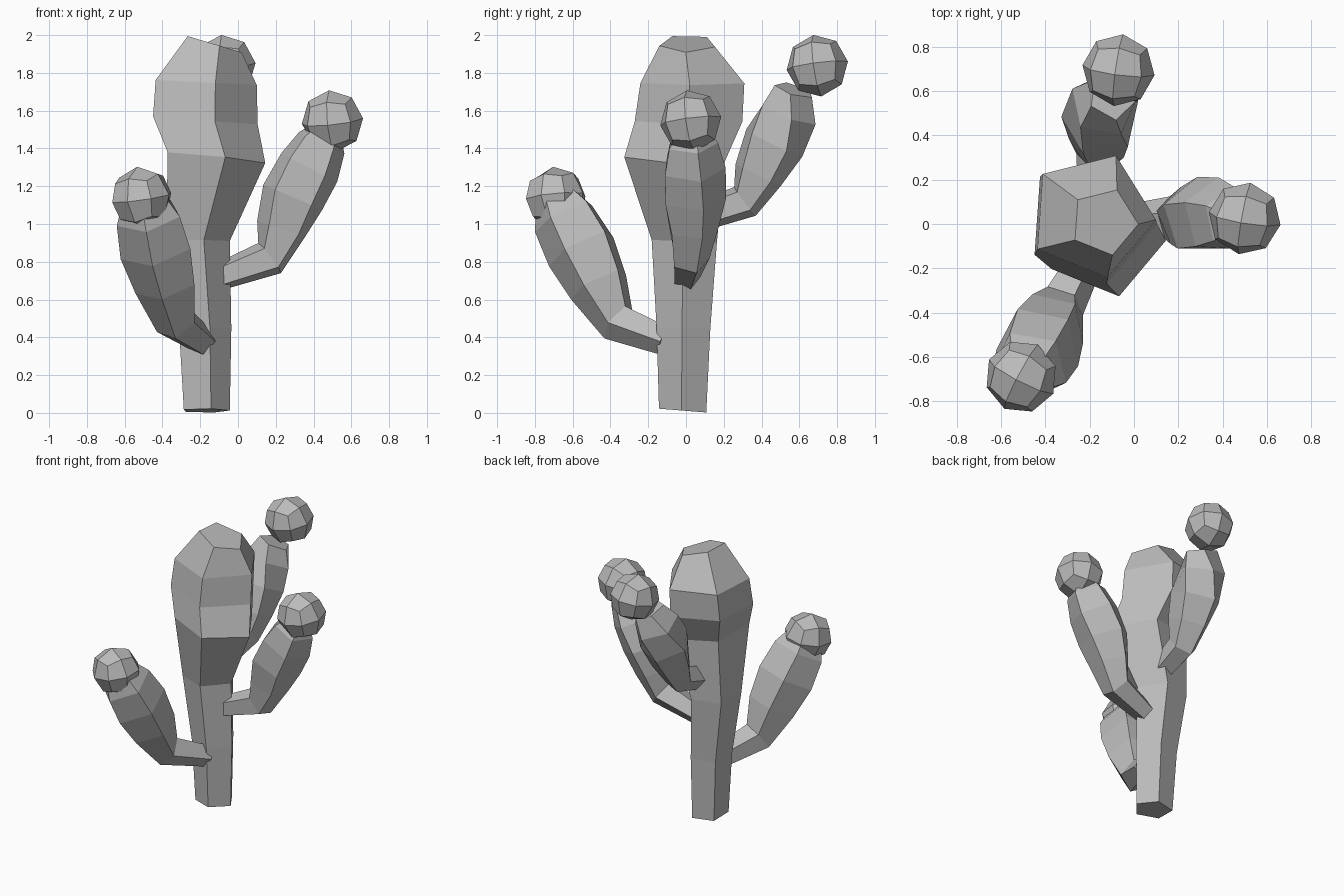
import bpy, bmesh, math
from mathutils import Vector, Euler

cube = bpy.data.objects.get("Cube")
if cube:
    bpy.data.objects.remove(cube, do_unlink=True)

GREY = (0.5, 0.5, 0.5, 1)
mat = bpy.data.materials.new("plain grey")
mat.use_nodes = True
mat.diffuse_color = GREY
mat.node_tree.nodes["Principled BSDF"].inputs["Base Color"].default_value = GREY
SIDES = 5
ARM_TWIST = math.radians(-19)


def finish(name, bm):
    bmesh.ops.recalc_face_normals(bm, faces=bm.faces)
    mesh = bpy.data.meshes.new(name)
    bm.to_mesh(mesh)
    bm.free()
    mesh.materials.append(mat)
    obj = bpy.data.objects.new(name, mesh)
    bpy.context.collection.objects.link(obj)
    return obj


def loft(name, rings):
    """Skin a list of point rings and cap both ends."""
    bm = bmesh.new()
    loops = [[bm.verts.new(p) for p in ring] for ring in rings]
    for low, high in zip(loops, loops[1:]):
        for i in range(SIDES):
            j = (i + 1) % SIDES
            bm.faces.new((low[i], low[j], high[j], high[i]))
    bm.faces.new(loops[0][::-1])
    bm.faces.new(loops[-1])
    return finish(name, bm)


def trunk_ring(x, y, z, r, slope_x, slope_y):
    ring = []
    for i in range(SIDES):
        a = math.tau * i / SIDES - 0.07
        dx, dy = r * math.cos(a), r * math.sin(a)
        ring.append((x + dx, y + dy, z + slope_x * dx + slope_y * dy))
    return ring


def arm(name, sections):
    """Five-sided limb along (x, y, z, radius) sections."""
    pts = [Vector(s[:3]) for s in sections]
    rings = []
    for k, (p, s) in enumerate(zip(pts, sections)):
        t = (pts[min(k + 1, len(pts) - 1)] - pts[max(k - 1, 0)]).normalized()
        side = t.cross(Vector((0, 0, 1))).normalized()
        inner = side.cross(t)
        ring = []
        for i in range(SIDES):
            a = math.tau * i / SIDES + ARM_TWIST
            ring.append(p + s[3] * (inner * math.cos(a) + side * math.sin(a)))
        rings.append(ring)
    return loft(name, rings)


def ball(name, centre, turn):
    """Cube subdivided once and rounded."""
    bm = bmesh.new()
    bmesh.ops.create_cube(bm, size=2)
    bmesh.ops.subdivide_edges(bm, edges=bm.edges[:], cuts=1, use_grid_fill=True)
    rot = Euler([math.radians(d) for d in turn]).to_matrix()
    for v in bm.verts:
        v.co = rot @ (v.co.normalized() * 0.165) + Vector(centre)
    return finish(name, bm)


# Trunk: slim stem swelling into a leaning bulb
loft("trunk", [trunk_ring(*r) for r in (
    (-0.175, -0.015, 0.012, 0.132, 0, -0.08),
    (-0.185, -0.01, 0.45, 0.15, 0, 0),
    (-0.225, -0.005, 0.91, 0.182, 0, -0.03),
    (-0.135, -0.055, 1.35, 0.28, -0.1, -0.04),
    (-0.195, 0.02, 1.55, 0.3, -0.08, 0),
    (-0.19, 0.04, 1.75, 0.29, -0.05, 0),
    (-0.135, 0.01, 1.955, 0.155, -0.3, 0),
)])

# Arms
arm("left_arm", (
    (-0.1, 0.0, 0.72, 0.075),
    (0.17, 0.02, 0.82, 0.105),
    (0.23, 0.03, 0.97, 0.14),
    (0.29, 0.035, 1.14, 0.178),
    (0.375, 0.035, 1.3, 0.175),
    (0.44, 0.03, 1.43, 0.14),
    (0.46, 0.03, 1.48, 0.1),
))
arm("front_arm", (
    (-0.19, -0.1, 0.38, 0.08),
    (-0.33, -0.36, 0.48, 0.112),
    (-0.38, -0.46, 0.68, 0.17),
    (-0.43, -0.55, 0.87, 0.2),
    (-0.47, -0.64, 1.04, 0.18),
    (-0.49, -0.68, 1.13, 0.13),
))
arm("back_arm", (
    (-0.17, 0.1, 1.05, 0.085),
    (-0.16, 0.31, 1.12, 0.1),
    (-0.155, 0.38, 1.26, 0.14),
    (-0.155, 0.46, 1.43, 0.175),
    (-0.135, 0.54, 1.59, 0.16),
    (-0.1, 0.575, 1.71, 0.11),
))

# Round buds on the arm tips
ball("left_bud", (0.5, 0.025, 1.545), (8, -5, -10))
ball("front_bud", (-0.51, -0.69, 1.14), (8, -5, -28))
ball("back_bud", (-0.07, 0.695, 1.838), (8, -5, -8))
